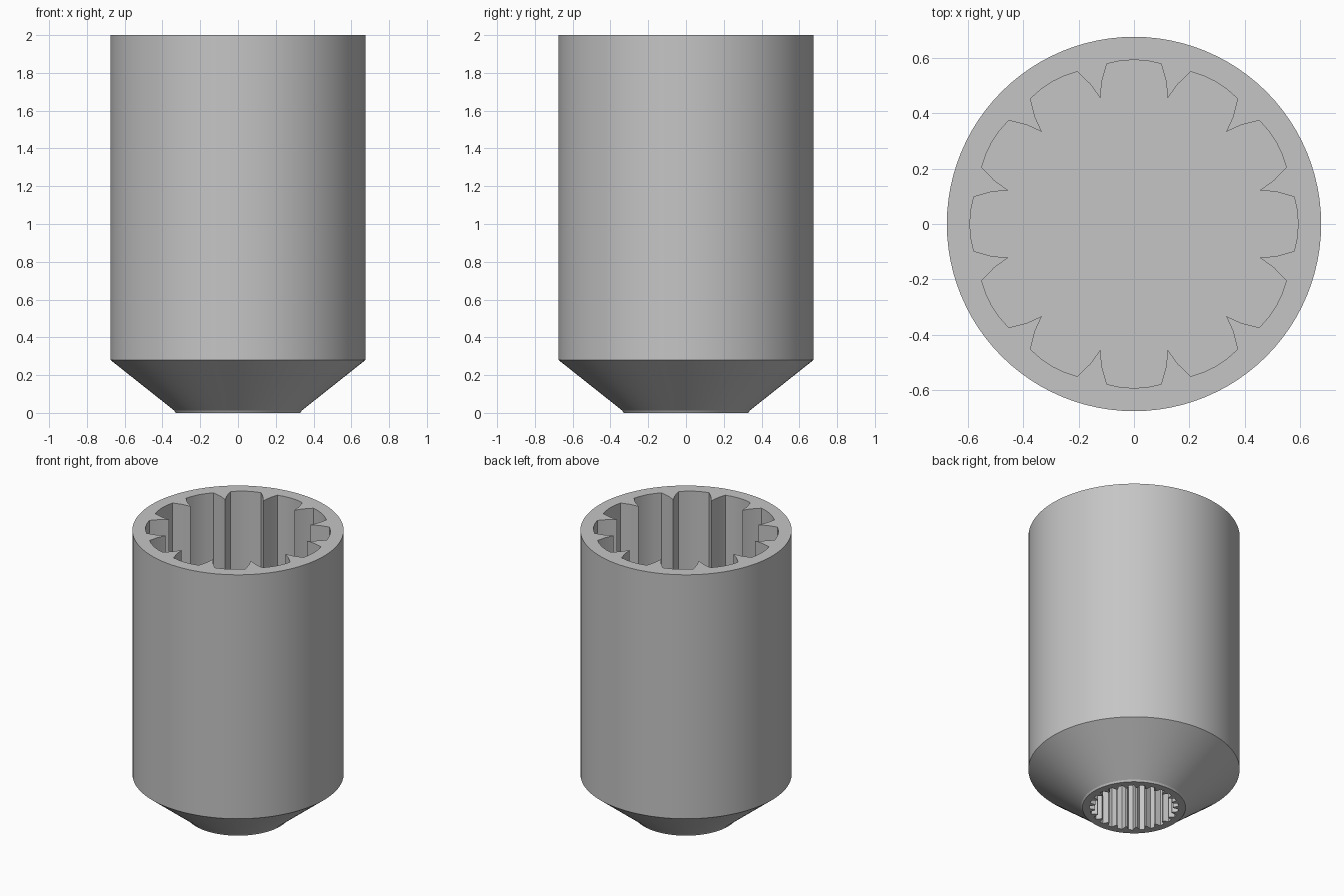
import bpy
import bmesh
from math import sin, cos, radians, tau, pi

cube = bpy.data.objects.get("Cube")
if cube:
    bpy.data.objects.remove(cube, do_unlink=True)

grey = bpy.data.materials.new("light_grey")
colour = (0.56, 0.56, 0.56, 1)
grey.use_nodes = True
grey.diffuse_color = colour
grey.node_tree.nodes["Principled BSDF"].inputs["Base Color"].default_value = colour


def circle(radius, count=96):
    return [(radius, tau * i / count) for i in range(count)]


def toothed(count, pattern, turn=0):
    """Repeat a (radius, degrees) pattern around the axis."""
    return [(r, turn + tau * i / count + radians(a))
            for i in range(count) for r, a in pattern]


bm = bmesh.new()


def ring(points, z):
    verts = [bm.verts.new((r * cos(a), r * sin(a), z)) for r, a in points]
    return verts, [bm.edges.new((v, verts[(i + 1) % len(verts)]))
                   for i, v in enumerate(verts)]


def wall(low, high):
    a, b = low[0], high[0]
    for i in range(len(a)):
        j = (i + 1) % len(a)
        bm.faces.new((a[i], a[j], b[j], b[i]))


def cap(*rings):
    edges = [e for r in rings for e in r[1]]
    bmesh.ops.triangle_fill(bm, use_beauty=True, use_dissolve=False, edges=edges)


# Outer shell: cylinder, conical nose and narrow end lip
shell = [ring(circle(r), z) for r, z in
         ((0.33, 0), (0.337, 0.012), (0.675, 0.28), (0.675, 2))]
for low, high in zip(shell, shell[1:]):
    wall(low, high)

# Large upper socket with pointed ribs between twelve grooves
groove = [(0.47, -15), (0.527, -12.7), (0.586, -9.6), (0.59, -5), (0.592, 0),
          (0.59, 5), (0.586, 9.6), (0.527, 12.7)]
socket = toothed(12, groove)
socket_floor, socket_rim = ring(socket, 0.6), ring(socket, 2)
wall(socket_floor, socket_rim)
cap(socket_floor)
cap(shell[-1], socket_rim)

# Small splined shaft hole in the nose
spline = [(0.25, -6.2), (0.285, -3), (0.285, 3), (0.25, 6.2)]
hole = toothed(25, spline, pi / 2)
hole_rim, hole_end = ring(hole, 0), ring(hole, 0.4)
wall(hole_rim, hole_end)
cap(hole_end)
cap(shell[0], hole_rim)

bmesh.ops.recalc_face_normals(bm, faces=bm.faces)
mesh = bpy.data.meshes.new("splined_coupler")
bm.to_mesh(mesh)
bm.free()
mesh.materials.append(grey)
coupler = bpy.data.objects.new("splined_coupler", mesh)
bpy.context.collection.objects.link(coupler)

# Smooth round walls, crisp edges
bpy.ops.object.select_all(action="DESELECT")
coupler.select_set(True)
bpy.context.view_layer.objects.active = coupler
bpy.ops.object.shade_smooth_by_angle(angle=radians(20))
